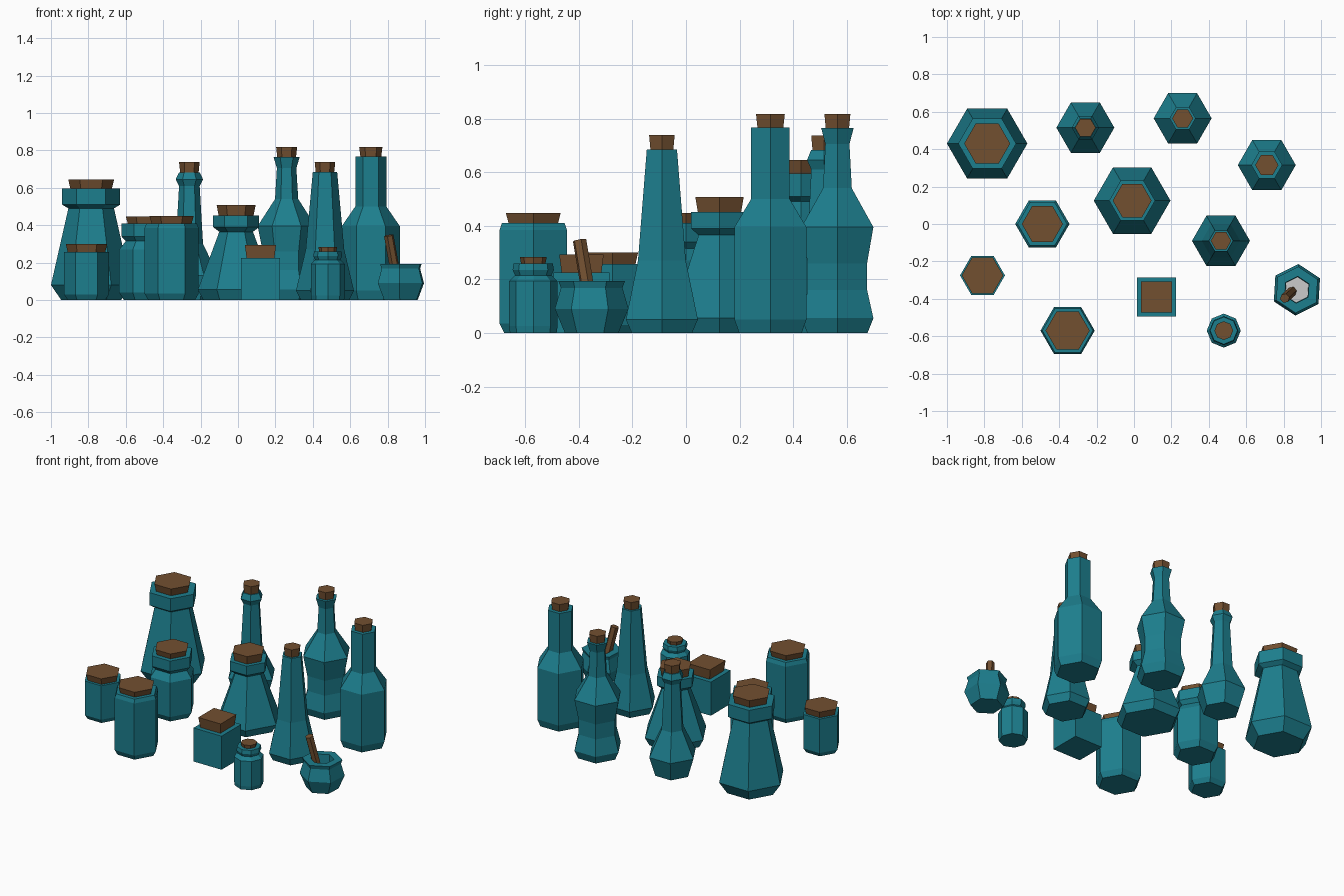
import bpy, bmesh
from math import cos, sin, tau, pi, sqrt
from mathutils import Vector


def material(name, rgb):
    m = bpy.data.materials.new(name)
    m.diffuse_color = (*rgb, 1)
    return m


GLASS = material("teal_glass", (0.012, 0.21, 0.27))
CORK = material("cork", (0.17, 0.08, 0.03))


def lathe(name, x, y, profile, mat=None, sides=6, phase=0.0):
    """Low-poly turned solid from (radius, height) points, capped at both ends."""
    bm = bmesh.new()
    rings = [[bm.verts.new((r * cos(phase + tau * i / sides),
                            r * sin(phase + tau * i / sides), z))
              for i in range(sides)] for r, z in profile]
    for a, b in zip(rings, rings[1:]):
        for i in range(sides):
            j = (i + 1) % sides
            bm.faces.new((a[i], a[j], b[j], b[i]))
    bm.faces.new(rings[0][::-1])
    bm.faces.new(rings[-1])
    mesh = bpy.data.meshes.new(name)
    bm.to_mesh(mesh)
    bm.free()
    obj = bpy.data.objects.new(name, mesh)
    obj.location = (x, y, 0)
    if mat:
        mesh.materials.append(mat)
    bpy.context.collection.objects.link(obj)
    return obj


def vessel(name, x, y, profile, cork_r, cork_top, sides=6, phase=0.0):
    """Glass body plus a tapered cork that sits on its mouth."""
    lathe(name, x, y, profile, GLASS, sides, phase)
    lip = profile[-1][1]
    lathe(name + "_cork", x, y, [(cork_r * 0.88, lip - 0.01), (cork_r, cork_top)],
          CORK, sides, phase)


# Wide flask jars with flared rims
vessel("large_flask", -0.785, 0.43,
       [(0.16, 0), (0.215, 0.08), (0.122, 0.49), (0.155, 0.51), (0.155, 0.595)], 0.123, 0.645)
vessel("cone_flask", -0.01, 0.125,
       [(0.175, 0), (0.205, 0.055), (0.09, 0.365), (0.123, 0.39), (0.123, 0.452)], 0.104, 0.507)

# Tall bottles
vessel("long_neck_bottle", -0.26, 0.515,
       [(0.115, 0), (0.155, 0.13), (0.073, 0.3), (0.055, 0.61), (0.073, 0.645), (0.056, 0.682)],
       0.055, 0.737)
vessel("waisted_bottle", 0.26, 0.565,
       [(0.13, 0), (0.155, 0.055), (0.128, 0.16), (0.128, 0.26), (0.155, 0.395),
        (0.062, 0.54), (0.052, 0.705), (0.07, 0.765)], 0.056, 0.817)
vessel("straight_bottle", 0.71, 0.315,
       [(0.135, 0), (0.155, 0.05), (0.155, 0.395), (0.083, 0.5), (0.083, 0.767)], 0.062, 0.817)
vessel("tapered_bottle", 0.465, -0.09,
       [(0.13, 0), (0.155, 0.05), (0.103, 0.27), (0.065, 0.685)], 0.055, 0.738)

# Short jars
vessel("rimmed_jar", -0.49, 0.0,
       [(0.12, 0), (0.145, 0.04), (0.145, 0.27), (0.11, 0.315), (0.133, 0.34), (0.133, 0.41)],
       0.11, 0.447)
vessel("small_jar", -0.81, -0.275,
       [(0.1, 0), (0.12, 0.03), (0.12, 0.258)], 0.111, 0.3)
vessel("medium_jar", -0.355, -0.57,
       [(0.125, 0), (0.145, 0.035), (0.145, 0.385), (0.135, 0.41)], 0.118, 0.448)

# Square jar and eight-sided vial
vessel("square_jar", 0.12, -0.39, [(0.104 * sqrt(2), 0), (0.104 * sqrt(2), 0.225)],
       0.083 * sqrt(2), 0.293, 4, pi / 4)
vessel("round_vial", 0.48, -0.57,
       [(0.087, 0), (0.091, 0.025), (0.091, 0.193), (0.068, 0.215), (0.077, 0.235), (0.073, 0.26)],
       0.05, 0.283, 8, pi / 2)

# Mortar: outer wall, rim and hollow
MX, MY, MP = 0.871, -0.352, pi / 2 - 0.06
lathe("mortar", MX, MY,
      [(0.1, 0), (0.138, 0.09), (0.115, 0.168), (0.124, 0.193), (0.072, 0.193), (0.068, 0.11)],
      GLASS, 6, MP)
lathe("mortar_contents", MX, MY, [(0.068, 0.1), (0.069, 0.13)], None, 6, MP)

# Pestle leaning on the mortar rim
tip, foot = Vector((0.806, -0.397, 0.345)), Vector((0.848, -0.358, 0.11))
axis = tip - foot
pestle = lathe("pestle", 0, 0, [(0.026, 0), (0.026, axis.length)], CORK)
pestle.location = foot
pestle.rotation_euler = axis.to_track_quat('Z', 'Y').to_euler()
